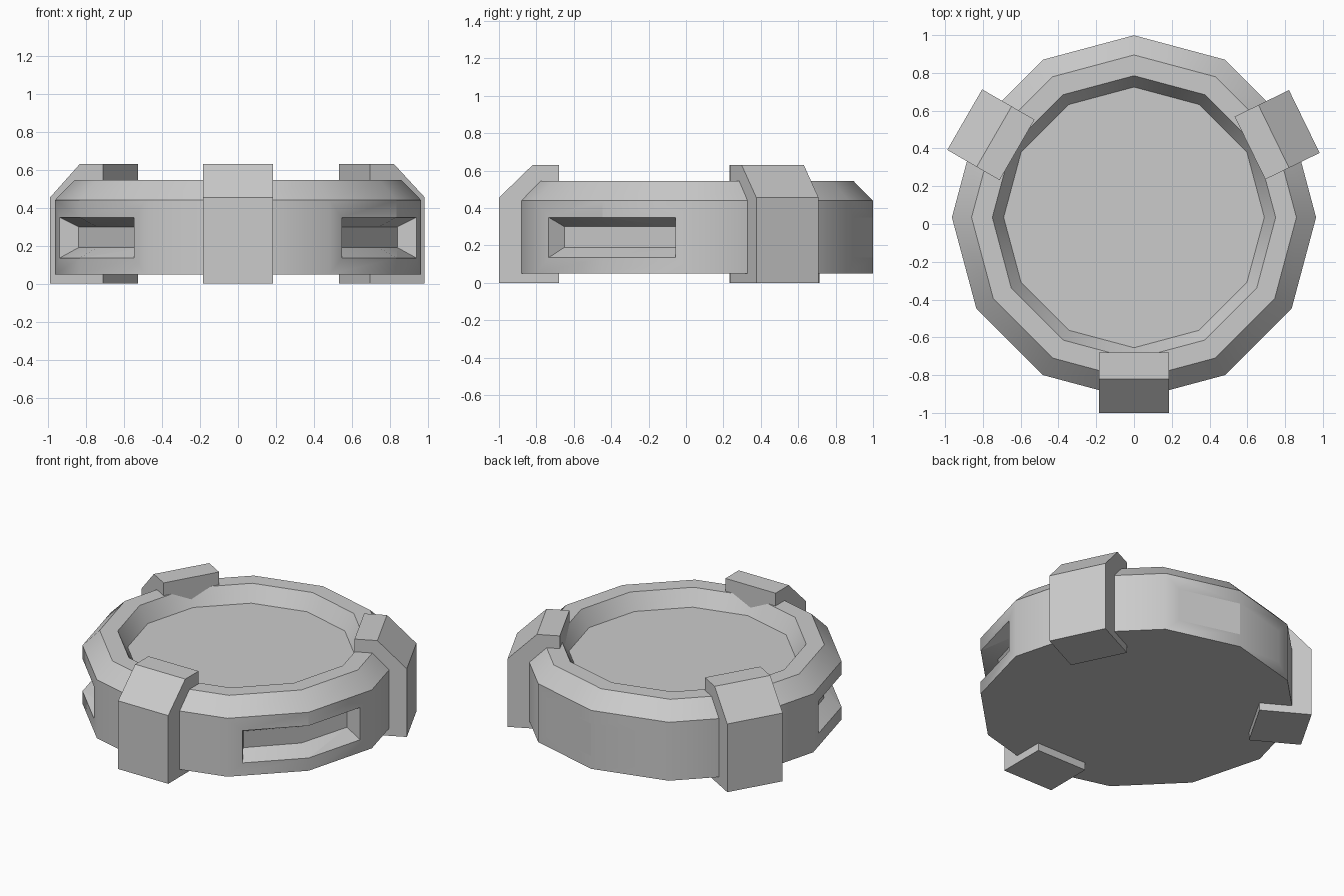
import bpy, bmesh
from math import cos, sin, pi, radians
from mathutils import Matrix, Vector

cube = bpy.data.objects.get("Cube")
if cube:
    bpy.data.objects.remove(cube, do_unlink=True)

grey = bpy.data.materials.new("grey")
grey.use_nodes = True
colour = (0.6, 0.6, 0.6, 1)
grey.diffuse_color = colour
grey.node_tree.nodes["Principled BSDF"].inputs["Base Color"].default_value = colour

CENTRE = Vector((0, 0.035, 0))


def loft(name, rings):
    """Join equal closed rings of points and cap both ends."""
    bm = bmesh.new()
    loops = [[bm.verts.new(p) for p in ring] for ring in rings]
    n = len(loops[0])
    for a, b in zip(loops, loops[1:]):
        for i in range(n):
            j = (i + 1) % n
            bm.faces.new((a[i], a[j], b[j], b[i]))
    bm.faces.new(loops[0])
    bm.faces.new(loops[-1])
    bmesh.ops.recalc_face_normals(bm, faces=bm.faces[:])
    mesh = bpy.data.meshes.new(name)
    bm.to_mesh(mesh)
    bm.free()
    mesh.materials.append(grey)
    obj = bpy.data.objects.new(name, mesh)
    bpy.context.collection.objects.link(obj)
    return obj


def activate(obj):
    bpy.ops.object.select_all(action='DESELECT')
    obj.select_set(True)
    bpy.context.view_layer.objects.active = obj


# Twelve-sided body with chamfered rim and sunken top
profile = [(0.964, 0.05), (0.964, 0.44), (0.86, 0.545), (0.75, 0.545), (0.69, 0.44)]
body = loft("body", [[CENTRE + Vector((r * cos(i * pi / 6), r * sin(i * pi / 6), z))
                      for i in range(12)] for r, z in profile])

# Tapered slots, each bent around a corner of the body
inner = [(0.77, -0.346), (0.858, 0), (0.77, 0.346)]
outer = [(0.859, -0.392), (0.964, 0), (0.859, 0.392)]


def slot_ring(points, low, high):
    return ([Vector((r, s, low)) for r, s in points]
            + [Vector((r, s, high)) for r, s in reversed(points)])


back = slot_ring(inner, 0.19, 0.30)
mouth = slot_ring(outer, 0.135, 0.35)
for angle in (-30, 90, 210):
    turn = Matrix.Translation(CENTRE) @ Matrix.Rotation(radians(angle), 4, 'Z')
    rings = [[turn @ a.lerp(b, t) for a, b in zip(back, mouth)] for t in (0, 1.4)]
    cutter = loft("slot_cutter", rings)
    cutter.hide_render = True
    cut = body.modifiers.new("slot", 'BOOLEAN')
    cut.operation = 'DIFFERENCE'
    cut.solver = 'EXACT'
    cut.object = cutter
    activate(body)
    bpy.ops.object.modifier_apply(modifier=cut.name)
    bpy.data.objects.remove(cutter, do_unlink=True)

activate(body)
bpy.ops.object.shade_smooth_by_angle(angle=radians(35))

# Three clamps gripping the rim; the left one sits slightly twisted
side = [(-0.16, 0), (0.16, 0), (0.16, 0.455), (-0.02, 0.63), (-0.16, 0.63)]
for name, angle, twist in (("front_clamp", -90, 0), ("left_clamp", 30, -4),
                           ("right_clamp", 150, 0)):
    place = (Matrix.Translation(CENTRE) @ Matrix.Rotation(radians(angle), 4, 'Z')
             @ Matrix.Translation((0.875, 0, 0)) @ Matrix.Rotation(radians(twist), 4, 'Z'))
    loft(name, [[place @ Vector((x, s, z)) for x, z in side] for s in (-0.185, 0.185)])
